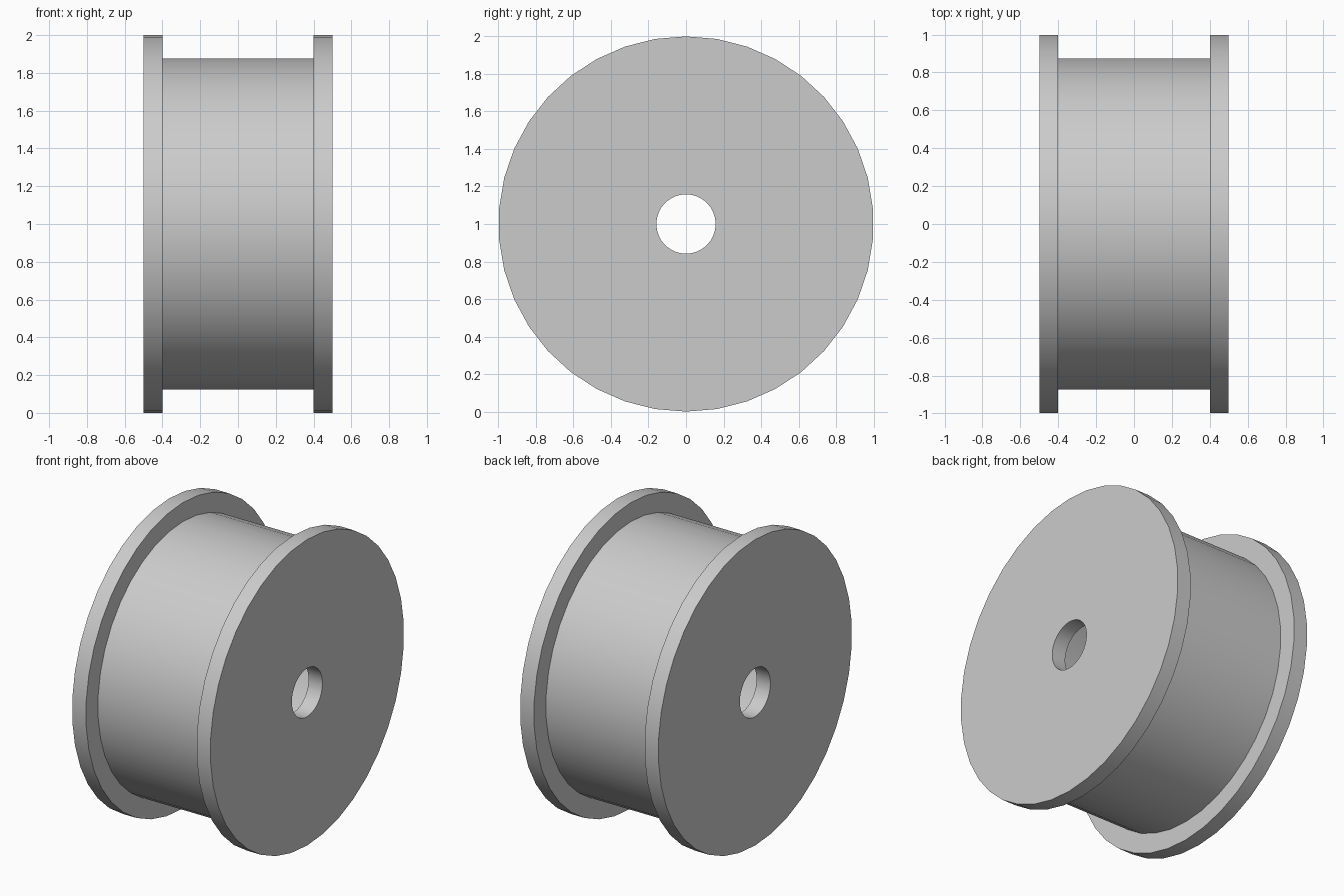
import bpy
import bmesh
from math import sin, cos, pi, radians

cube = bpy.data.objects.get("Cube")
if cube:
    bpy.data.objects.remove(cube, do_unlink=True)

SIDES = 38

grey = bpy.data.materials.new("light grey")
grey.use_nodes = True
colour = (0.6, 0.6, 0.6, 1)
grey.diffuse_color = colour
grey.node_tree.nodes["Principled BSDF"].inputs["Base Color"].default_value = colour


def ring(name, x0, x1, inner, outer):
    """Turn a rectangular section around the x axis into a closed ring."""
    bm = bmesh.new()
    section = [(x0, inner), (x1, inner), (x1, outer), (x0, outer)]
    loops = []
    for i in range(SIDES):
        a = 2 * pi * i / SIDES
        loops.append([bm.verts.new((x, r * sin(a), r * cos(a))) for x, r in section])
    for i in range(SIDES):
        here, following = loops[i], loops[(i + 1) % SIDES]
        for j in range(4):
            k = (j + 1) % 4
            bm.faces.new((here[j], here[k], following[k], following[j]))
    bmesh.ops.recalc_face_normals(bm, faces=bm.faces)
    mesh = bpy.data.meshes.new(name)
    bm.to_mesh(mesh)
    bm.free()
    mesh.materials.append(grey)
    obj = bpy.data.objects.new(name, mesh)
    obj.location.z = 1
    bpy.context.collection.objects.link(obj)
    bpy.ops.object.select_all(action="DESELECT")
    obj.select_set(True)
    bpy.context.view_layer.objects.active = obj
    bpy.ops.object.shade_smooth_by_angle(angle=radians(30))


# Hollow drum between two pierced end discs
ring("drum", -0.4, 0.4, 0.86, 0.876)
ring("left_flange", 0.4, 0.5, 0.158, 1)
ring("right_flange", -0.5, -0.4, 0.158, 1)
